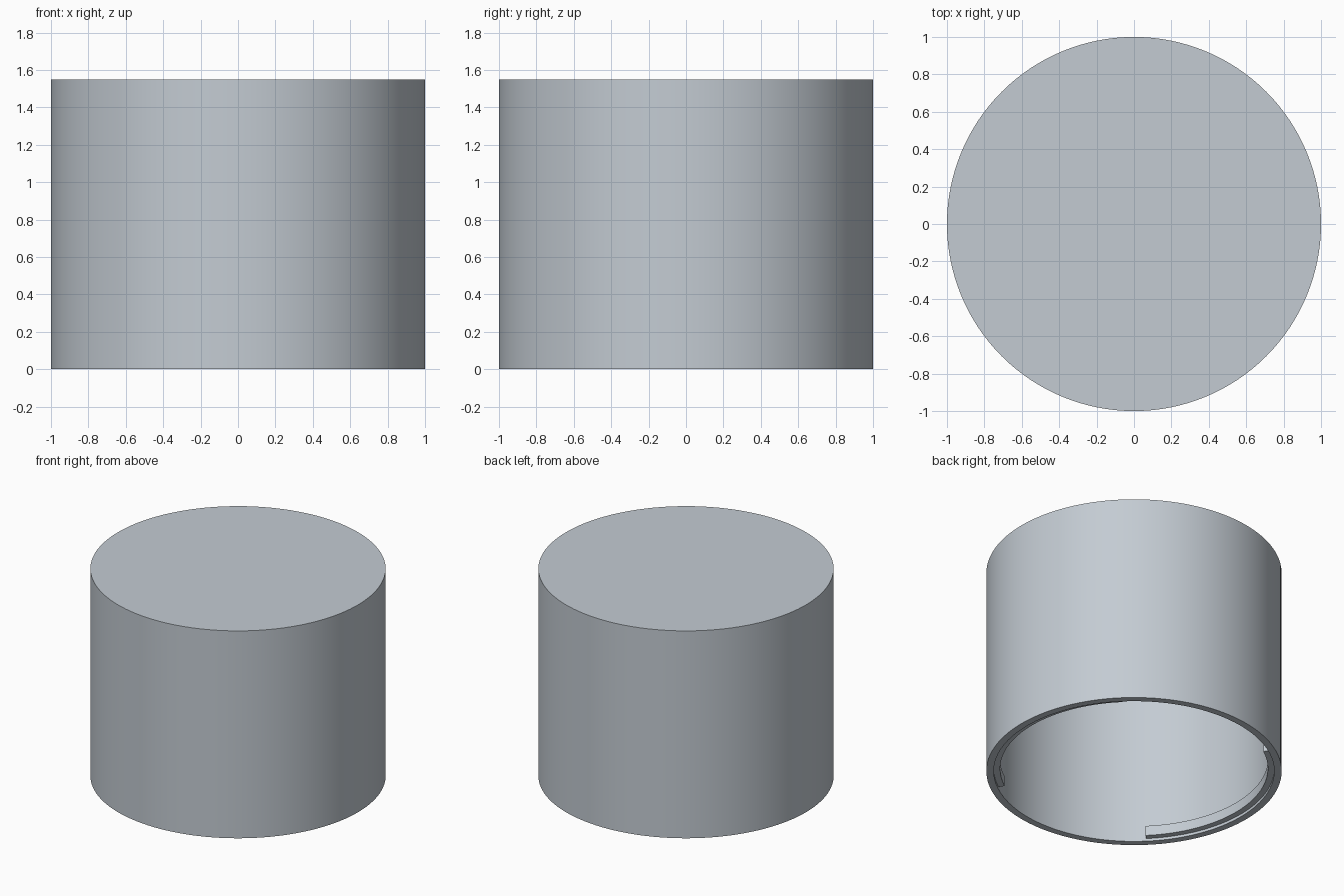
import bpy, bmesh, math
from mathutils import Vector

cube = bpy.data.objects.get("Cube")
if cube:
    bpy.data.objects.remove(cube, do_unlink=True)

HEIGHT, RADIUS, INNER, TOP = 1.55, 1.0, 0.95, 0.05

mat = bpy.data.materials.new("light blue grey")
mat.use_nodes = True
colour = (0.55, 0.60, 0.65, 1.0)
mat.diffuse_color = colour
mat.node_tree.nodes["Principled BSDF"].inputs["Base Color"].default_value = colour


def finish(name, bm):
    """Turn a bmesh into a smooth-shaded object with sharp edges kept."""
    bmesh.ops.recalc_face_normals(bm, faces=bm.faces)
    mesh = bpy.data.meshes.new(name)
    bm.to_mesh(mesh)
    bm.free()
    mesh.materials.append(mat)
    obj = bpy.data.objects.new(name, mesh)
    bpy.context.collection.objects.link(obj)
    bpy.ops.object.select_all(action='DESELECT')
    obj.select_set(True)
    bpy.context.view_layer.objects.active = obj
    bpy.ops.object.shade_smooth_by_angle(angle=math.radians(30))
    return obj


def sweep(profile, start, end, steps, full=False):
    """Sweep an (r, z) outline round the z axis; an arc is closed with end faces."""
    bm = bmesh.new()
    rings = []
    for i in range(steps if full else steps + 1):
        a = math.radians(start + (end - start) * i / steps)
        rings.append([bm.verts.new((r * math.cos(a), r * math.sin(a), z)) for r, z in profile])
    n = len(profile)
    for i in range(steps):
        p, q = rings[i], rings[(i + 1) % len(rings)]
        for j in range(n - 1 if full else n):
            k = (j + 1) % n
            bm.faces.new((p[j], q[j], q[k], p[k]))
    if full:
        # flat discs close the top and the ceiling
        bm.faces.new([ring[0] for ring in rings])
        bm.faces.new([ring[-1] for ring in rings])
    else:
        bm.faces.new(rings[0])
        bm.faces.new(rings[-1])
    return bm


# Hollow cap, open underneath
shell = [(RADIUS, HEIGHT), (RADIUS, 0), (INNER, 0), (INNER, HEIGHT - TOP)]
finish("cap_shell", sweep(shell, 0, 360, 128, full=True))

# Two opposite locking lugs just inside the rim
lug = [(INNER + 0.01, 0.02), (0.907, 0.02), (0.907, 0.094), (INNER + 0.01, 0.094)]
for name, start in (("left_lug", -55), ("right_lug", 125)):
    finish(name, sweep(lug, start, start + 100, 36))
